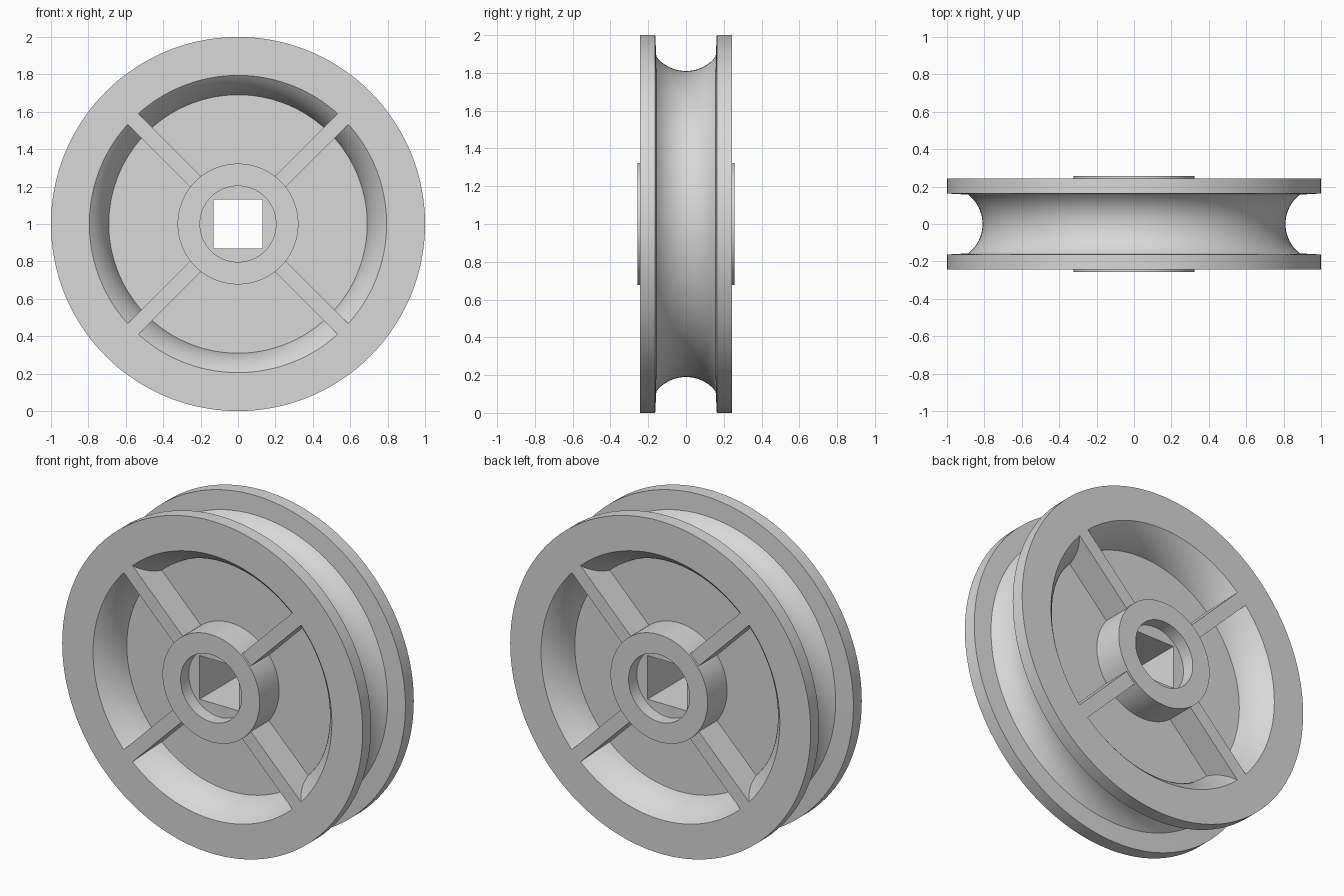
import bpy, bmesh, math
from mathutils import Matrix, Vector

if "Cube" in bpy.data.objects:
    bpy.data.objects.remove(bpy.data.objects["Cube"])

grey = bpy.data.materials.new("plain grey")
grey.diffuse_color = (0.69, 0.69, 0.69, 1)
grey.use_nodes = True
grey.node_tree.nodes["Principled BSDF"].inputs["Base Color"].default_value = grey.diffuse_color
FACE, HUB, WEB = 0.243, 0.256, 0.07      # half widths of the rim, hub and web
CENTRE = Vector((0, 0, 1))


def finish(bm, name):
    mesh = bpy.data.meshes.new(name)
    bmesh.ops.recalc_face_normals(bm, faces=bm.faces)
    bm.to_mesh(mesh)
    bm.free()
    mesh.materials.append(grey)
    obj = bpy.data.objects.new(name, mesh)
    bpy.context.collection.objects.link(obj)
    return obj


def lathe(name, profile, steps=144):
    """Revolve (radius, y) points about the wheel axle."""
    bm = bmesh.new()
    verts = [bm.verts.new((r, y, 1)) for r, y in profile]
    edges = [bm.edges.new(p) for p in zip(verts, verts[1:])]
    bmesh.ops.spin(bm, geom=verts + edges, cent=CENTRE, axis=(0, 1, 0),
                   angle=2 * math.pi, steps=steps)
    bmesh.ops.remove_doubles(bm, verts=bm.verts, dist=1e-4)
    return finish(bm, name)


def arc(centre, radius, y0, y1, n=12):
    """Arc about a point outside the rim, for the groove and the rim inside."""
    ys = [y0 + (y1 - y0) * i / n for i in range(n + 1)]
    return [(centre - math.sqrt(radius ** 2 - y * y), y) for y in ys]


def combine(obj, other, operation):
    """Apply a boolean to obj and remove the helper."""
    mod = obj.modifiers.new("combine", 'BOOLEAN')
    mod.operation, mod.solver, mod.object = operation, 'EXACT', other
    bpy.context.view_layer.objects.active = obj
    bpy.ops.object.modifier_apply(modifier=mod.name)
    bpy.data.objects.remove(other)


# Wheel body: recess, hub, web, curved rim inside, flange, groove; then mirrored
half = [(0, -0.178), (0.203, -0.178), (0.203, -HUB), (0.323, -HUB), (0.323, -WEB)]
half += arc(1.003, 0.32, -WEB, -FACE)
half += [(1, -FACE), (1, -0.163)] + arc(1.01, 0.2, -0.157, 0)
profile = half + [(r, -y) for r, y in reversed(half[:-1])]
wheel = lathe("grooved_wheel", profile)

# Four diagonal spokes, flush with the rim on both sides of the web
r0, r1 = 0.31, 0.798
for i in range(4):
    bm = bmesh.new()
    place = (Matrix.Translation(CENTRE)
             @ Matrix.Rotation(math.radians(45 + 90 * i), 4, 'Y')
             @ Matrix.Translation(((r0 + r1) / 2, 0, 0))
             @ Matrix.Diagonal((r1 - r0, 2 * FACE, 0.082, 1)))
    bmesh.ops.create_cube(bm, size=1, matrix=place)
    combine(wheel, finish(bm, "spoke"), 'UNION')

# Square axle hole
bm = bmesh.new()
bmesh.ops.create_cube(bm, size=1, matrix=Matrix.Translation(CENTRE)
                      @ Matrix.Diagonal((0.262, 1, 0.262, 1)))
combine(wheel, finish(bm, "axle_hole_cutter"), 'DIFFERENCE')

wheel.select_set(True)
bpy.context.view_layer.objects.active = wheel
bpy.ops.object.shade_smooth_by_angle(angle=math.radians(30))
